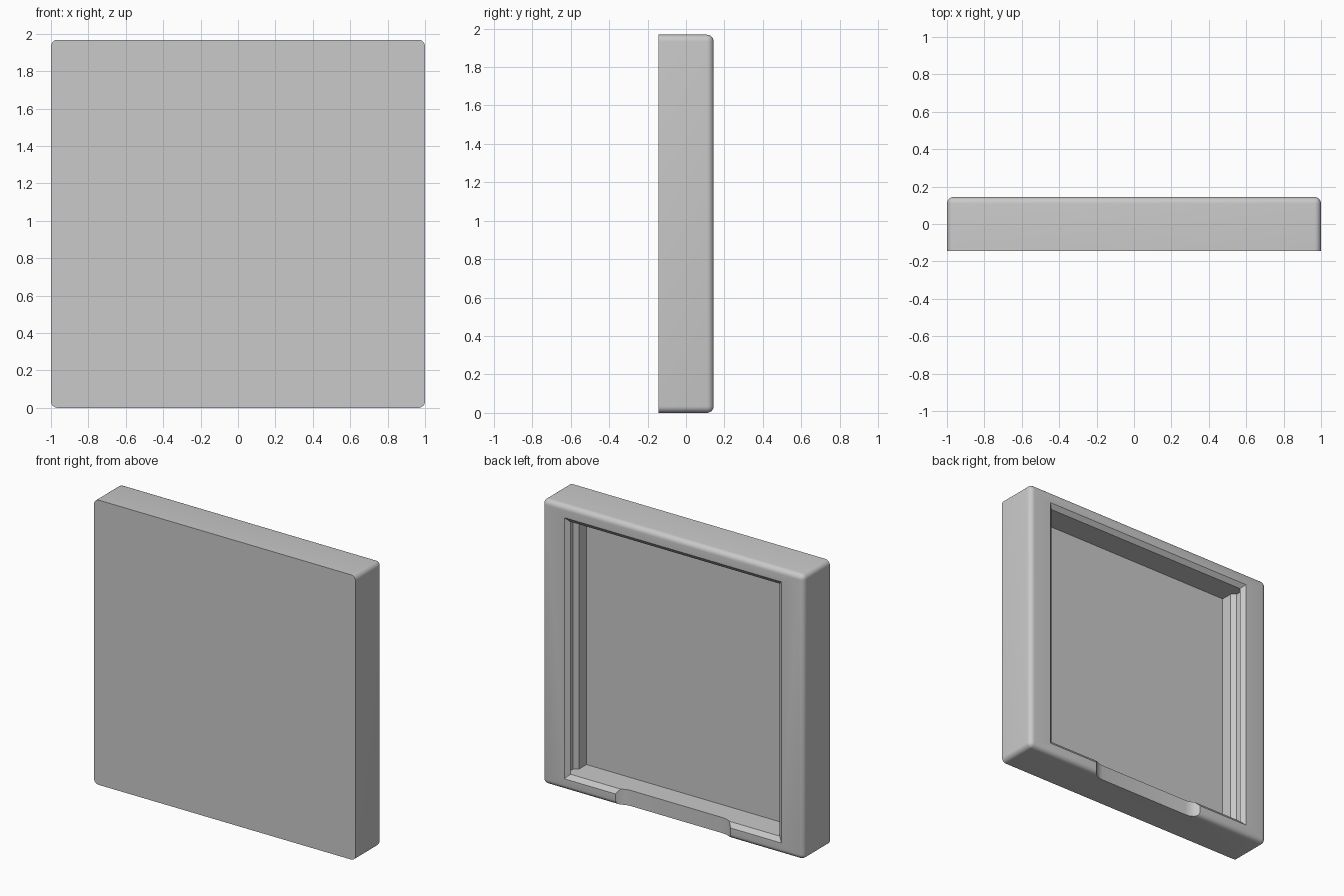
import bpy, bmesh
from math import radians

if "Cube" in bpy.data.objects:
    bpy.data.objects.remove(bpy.data.objects["Cube"])

WIDTH, DEPTH, HEIGHT = 2.0, 0.288, 1.968
BACK = DEPTH / 2
RADIUS = 0.035

grey = bpy.data.materials.new("light_grey")
grey.use_nodes = True
colour = (0.585, 0.585, 0.585, 1)
grey.diffuse_color = colour
grey.node_tree.nodes["Principled BSDF"].inputs["Base Color"].default_value = colour


def make_object(name, bm):
    bmesh.ops.recalc_face_normals(bm, faces=bm.faces)
    mesh = bpy.data.meshes.new(name)
    bm.to_mesh(mesh)
    bm.free()
    mesh.materials.append(grey)
    obj = bpy.data.objects.new(name, mesh)
    bpy.context.collection.objects.link(obj)
    return obj


def box(x0, x1, y0, y1, z0, z1):
    bm = bmesh.new()
    bmesh.ops.create_cube(bm, size=1)
    for v in bm.verts:
        v.co.x = x1 if v.co.x > 0 else x0
        v.co.y = y1 if v.co.y > 0 else y0
        v.co.z = z1 if v.co.z > 0 else z0
    return bm


def round_edges(bm, keep, radius, segments=6):
    edges = [e for e in bm.edges if keep(e.verts[0].co, e.verts[1].co)]
    bmesh.ops.bevel(bm, geom=edges, offset=radius, segments=segments,
                    profile=0.5, affect='EDGES')


# Tray body: rounded corners and back rim, sharp front edge
bm = box(-WIDTH / 2, WIDTH / 2, -BACK, BACK, 0, HEIGHT)
round_edges(bm, lambda a, b: a.y > 0 or b.y > 0, RADIUS)
tray = make_object("tray_body", bm)

# Cavity: stacked rectangles (depth, side inset, top and bottom inset),
# with a chamfered mouth and a slide groove along both sides
HALF_OPEN, OPEN_LOW, OPEN_HIGH = 0.83, 0.078, 1.883
steps = [(-0.02, 0, 0), (0, 0, 0), (0.025, 0.03, 0.03), (0.05, 0, 0.03),
         (0.095, 0, 0.03), (0.12, 0.03, 0.03), (0.2, 0.03, 0.03)]
bm = bmesh.new()
rings = []
for depth, side, end in steps:
    x, y = HALF_OPEN - side, BACK - depth
    low, high = OPEN_LOW + end, OPEN_HIGH - end
    rings.append([bm.verts.new(p) for p in
                  ((-x, y, low), (x, y, low), (x, y, high), (-x, y, high))])
for a, b in zip(rings, rings[1:]):
    for i in range(4):
        j = (i + 1) % 4
        bm.faces.new((a[i], a[j], b[j], b[i]))
bm.faces.new(rings[0])
bm.faces.new(rings[-1])
cavity = make_object("cavity_cutter", bm)

# Finger notch through the bottom rim, with rounded ends
bm = box(-0.462, 0.462, BACK - 0.045, BACK + 0.1, -0.1, 0.15)
round_edges(bm, lambda a, b: a.y < BACK and b.y < BACK and abs(a.z - b.z) > 0.1, 0.11)
notch = make_object("notch_cutter", bm)

# Cut both shapes out of the tray
for cutter in (cavity, notch):
    cutter.hide_render = True
    mod = tray.modifiers.new(cutter.name, 'BOOLEAN')
    mod.operation = 'DIFFERENCE'
    mod.solver = 'EXACT'
    mod.object = cutter
bpy.context.view_layer.update()
result = bpy.data.meshes.new_from_object(
    tray.evaluated_get(bpy.context.evaluated_depsgraph_get()))
tray.modifiers.clear()
tray.data = result
for cutter in (cavity, notch):
    bpy.data.objects.remove(cutter)

# Smooth the rounded edges, keep the rest crisp
bpy.ops.object.select_all(action='DESELECT')
tray.select_set(True)
bpy.context.view_layer.objects.active = tray
bpy.ops.object.shade_smooth_by_angle(angle=radians(30))
